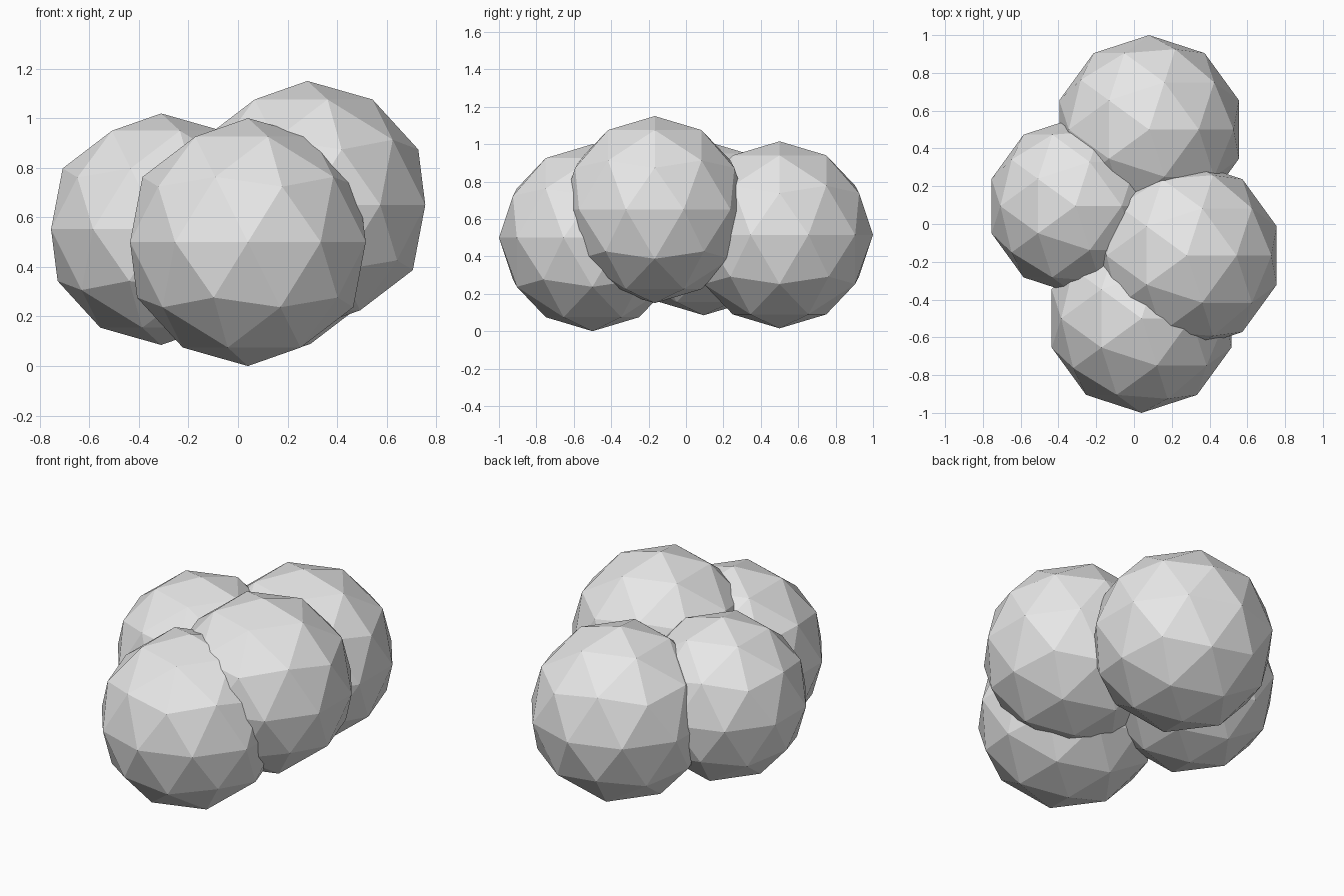
import bpy

# Remove the default cube
cube = bpy.data.objects.get("Cube")
if cube:
    bpy.data.objects.remove(cube, do_unlink=True)

# Single plain grey material
grey = bpy.data.materials.new("light_grey")
grey.use_nodes = True
colour = (0.8, 0.8, 0.8, 1.0)
grey.diffuse_color = colour
grey.node_tree.nodes["Principled BSDF"].inputs["Base Color"].default_value = colour


def add_ball(name, centre, radius):
    """Faceted ball: a flat-shaded 80-sided icosphere."""
    bpy.ops.mesh.primitive_ico_sphere_add(subdivisions=2, radius=radius, location=centre)
    ball = bpy.context.object
    ball.name = name
    ball.data.materials.append(grey)
    bpy.ops.object.shade_flat()
    return ball


# Cluster of four overlapping balls
add_ball("front_ball", (0.04, -0.5, 0.5), 0.5)
add_ball("back_ball", (0.08, 0.5, 0.515), 0.5)
add_ball("right_ball", (-0.31, 0.095, 0.552), 0.467)
add_ball("left_ball", (0.28, -0.167, 0.65), 0.5)
